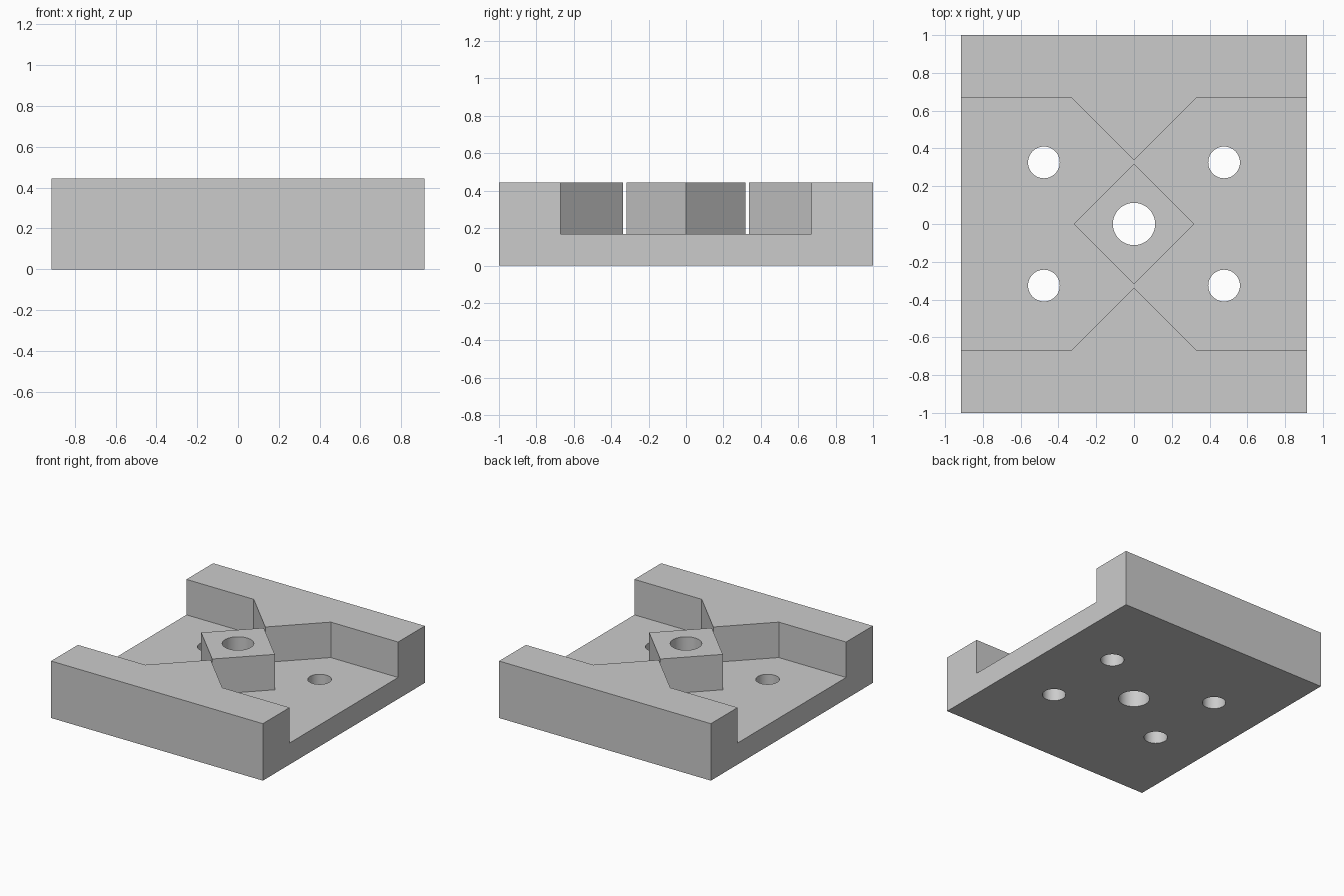
import bpy
import bmesh
from math import radians

cube = bpy.data.objects.get("Cube")
if cube:
    bpy.data.objects.remove(cube, do_unlink=True)

HALF_X, HALF_Y, HEIGHT, FLOOR = 0.915, 1.0, 0.445, 0.168
WALL, NOSE, POST = 0.67, 0.337, 0.318

grey = bpy.data.materials.new("plain grey")
grey.use_nodes = True
colour = (0.6, 0.6, 0.6, 1)
grey.diffuse_color = colour
grey.node_tree.nodes["Principled BSDF"].inputs["Base Color"].default_value = colour


def make_object(name, bm):
    bmesh.ops.recalc_face_normals(bm, faces=bm.faces)
    mesh = bpy.data.meshes.new(name)
    bm.to_mesh(mesh)
    bm.free()
    mesh.materials.append(grey)
    obj = bpy.data.objects.new(name, mesh)
    bpy.context.collection.objects.link(obj)
    return obj


def prism(name, outline, bottom, top):
    """Extrude a flat outline upward into a solid."""
    bm = bmesh.new()
    face = bm.faces.new([bm.verts.new((x, y, bottom)) for x, y in outline])
    extruded = bmesh.ops.extrude_face_region(bm, geom=[face])["geom"]
    verts = [v for v in extruded if isinstance(v, bmesh.types.BMVert)]
    bmesh.ops.translate(bm, verts=verts, vec=(0, 0, top - bottom))
    return make_object(name, bm)


def drill(name, x, y, radius):
    bm = bmesh.new()
    bmesh.ops.create_cone(bm, cap_ends=True, segments=48, radius1=radius,
                          radius2=radius, depth=2)
    bmesh.ops.translate(bm, verts=bm.verts, vec=(x, y, 0))
    return make_object(name, bm)


def combine(target, tool, operation):
    """Apply a boolean and discard the tool."""
    mod = target.modifiers.new(tool.name, "BOOLEAN")
    mod.operation, mod.solver, mod.object = operation, "EXACT", tool
    bpy.context.view_layer.objects.active = target
    bpy.ops.object.modifier_apply(modifier=mod.name)
    bpy.data.objects.remove(tool, do_unlink=True)


# Block
block = prism("channel_block", [(-HALF_X, -HALF_Y), (HALF_X, -HALF_Y),
                                (HALF_X, HALF_Y), (-HALF_X, HALF_Y)], 0, HEIGHT)

# Open channel, pinched by a pointed nose on each wall
front = [(-1.2, -WALL), (NOSE - WALL, -WALL), (0, -NOSE),
         (WALL - NOSE, -WALL), (1.2, -WALL)]
back = [(-x, -y) for x, y in front]
combine(block, prism("channel_cutter", front + back, FLOOR, 1), "DIFFERENCE")

# Diamond post in the middle of the channel
diamond = [(0, -POST), (POST, 0), (0, POST), (-POST, 0)]
combine(block, prism("diamond_post", diamond, FLOOR / 2, HEIGHT), "UNION")

# Centre bore and four mounting holes
combine(block, drill("centre_bore", 0, 0, 0.112), "DIFFERENCE")
for sx in (-1, 1):
    for sy in (-1, 1):
        combine(block, drill("mounting_hole", sx * 0.477, sy * 0.326, 0.084),
                "DIFFERENCE")

# Smooth bores, crisp edges
bpy.ops.object.select_all(action="DESELECT")
block.select_set(True)
bpy.context.view_layer.objects.active = block
bpy.ops.object.shade_smooth_by_angle(angle=radians(30))
